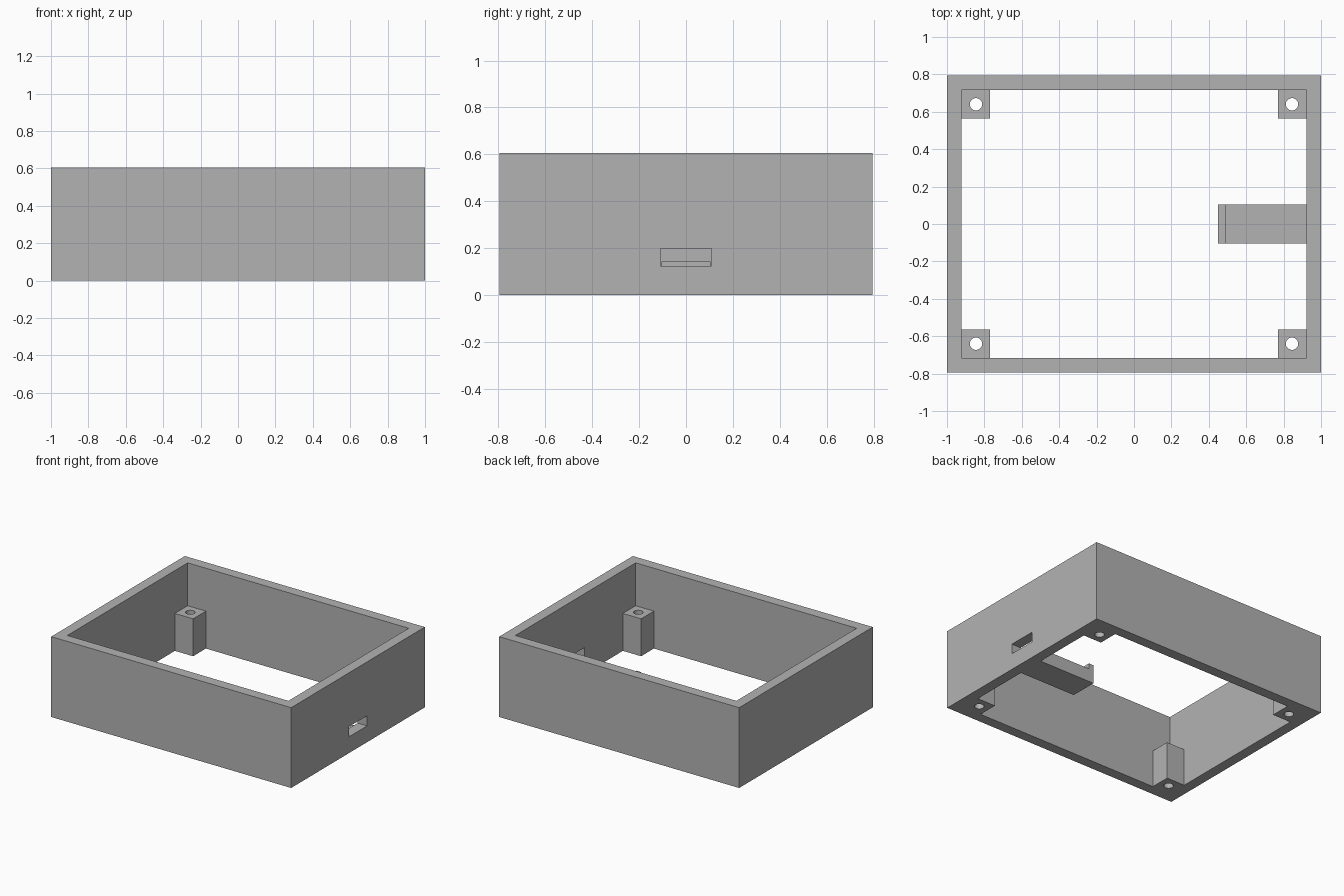
import bpy

default = bpy.data.objects.get("Cube")
if default:
    bpy.data.objects.remove(default, do_unlink=True)

# Overall sizes
HX, HY, H = 1.0, 0.795, 0.605
WALL = 0.079
POST, POST_H, HOLE_R = 0.152, 0.282, 0.033
IX, IY = HX - WALL, HY - WALL
SUPPORT_Y = 0.105

grey = bpy.data.materials.new("plain_grey")
grey.use_nodes = True
grey.diffuse_color = (0.45, 0.45, 0.45, 1)
grey.node_tree.nodes["Principled BSDF"].inputs["Base Color"].default_value = (0.45, 0.45, 0.45, 1)


def box(name, x, y, z):
    """Box from (min, max) ranges."""
    bpy.ops.mesh.primitive_cube_add(size=1, location=[sum(r) / 2 for r in (x, y, z)])
    ob = bpy.context.object
    ob.name = name
    ob.scale = [r[1] - r[0] for r in (x, y, z)]
    bpy.ops.object.transform_apply(location=True, rotation=False, scale=True)
    ob.data.materials.append(grey)
    return ob


def combine(target, tool, operation):
    """Apply a boolean and discard the tool."""
    mod = target.modifiers.new(operation.lower(), 'BOOLEAN')
    mod.operation, mod.solver, mod.object = operation, 'EXACT', tool
    bpy.context.view_layer.objects.active = target
    bpy.ops.object.modifier_apply(modifier=mod.name)
    bpy.data.objects.remove(tool, do_unlink=True)


# Open rectangular frame
case = box("case_frame", (-HX, HX), (-HY, HY), (0, H))
combine(case, box("cavity", (-IX, IX), (-IY, IY), (-1, 1)), 'DIFFERENCE')

# Corner posts, sunk into the walls and drilled through
corners = [(sx, sy) for sx in (-1, 1) for sy in (-1, 1)]
for sx, sy in corners:
    xs = sorted((sx * (IX - POST), sx * (IX + WALL / 2)))
    ys = sorted((sy * (IY - POST), sy * (IY + WALL / 2)))
    combine(case, box("corner_post", xs, ys, (0, POST_H)), 'UNION')
for sx, sy in corners:
    bpy.ops.mesh.primitive_cylinder_add(
        vertices=32, radius=HOLE_R, depth=2,
        location=(sx * (IX - POST / 2), sy * (IY - POST / 2), 0))
    combine(case, bpy.context.object, 'DIFFERENCE')

# Board support with a raised lip at its inner end
support_y = (-SUPPORT_Y, SUPPORT_Y)
support = box("board_support", (0.45, IX + WALL / 2), support_y, (0, 0.1))
combine(support, box("support_lip", (0.45, 0.49), support_y, (0, 0.142)), 'UNION')
combine(case, support, 'UNION')

# Port slot through the side wall
combine(case, box("port_slot", (IX - 0.02, HX + 0.1), (-0.108, 0.108), (0.123, 0.199)), 'DIFFERENCE')

# One material, crisp edges
case.data.materials.clear()
case.data.materials.append(grey)
for poly in case.data.polygons:
    poly.material_index = 0
bpy.ops.object.select_all(action='DESELECT')
case.select_set(True)
bpy.context.view_layer.objects.active = case
bpy.ops.object.shade_smooth_by_angle(angle=0.5)
